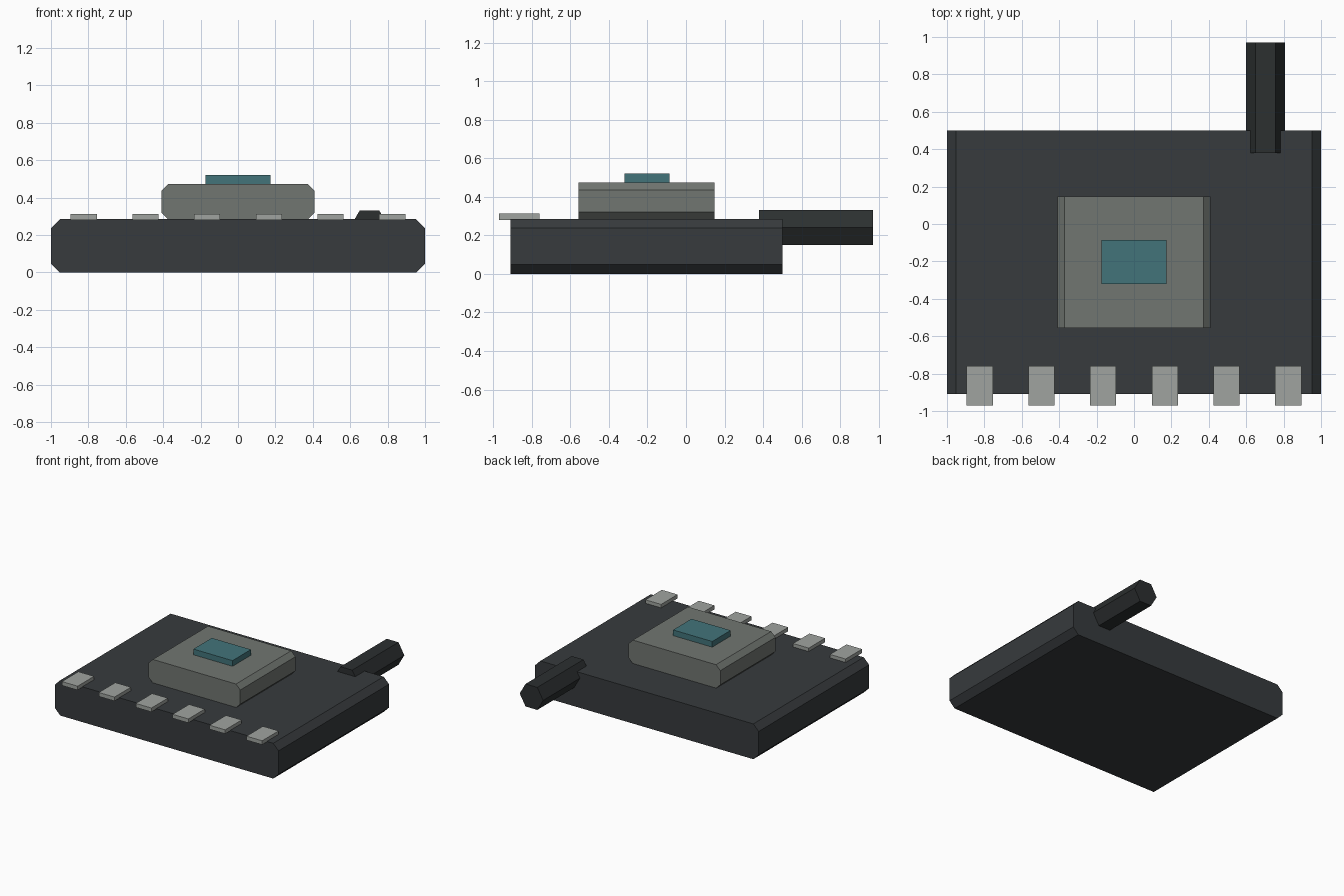
import bpy, bmesh
from math import cos, sin, pi

if "Cube" in bpy.data.objects:
    bpy.data.objects.remove(bpy.data.objects["Cube"])


def material(name, rgb):
    m = bpy.data.materials.new(name)
    m.diffuse_color = (*rgb, 1)
    m.use_nodes = True
    m.node_tree.nodes["Principled BSDF"].inputs["Base Color"].default_value = m.diffuse_color
    return m


CHARCOAL = material("charcoal", (0.038, 0.043, 0.047))
BLACK = material("black", (0.025, 0.029, 0.030))
GREY_GREEN = material("grey_green", (0.165, 0.180, 0.165))
TEAL = material("teal", (0.055, 0.175, 0.195))
SILVER = material("silver", (0.35, 0.37, 0.35))


def prism(name, profile, y0, y1, mat):
    """Extrude an (x, z) profile along y."""
    bm = bmesh.new()
    face = bm.faces.new([bm.verts.new((x, y0, z)) for x, z in profile])
    ext = bmesh.ops.extrude_face_region(bm, geom=[face])
    new_verts = [g for g in ext["geom"] if isinstance(g, bmesh.types.BMVert)]
    bmesh.ops.translate(bm, verts=new_verts, vec=(0, y1 - y0, 0))
    # the starting face stays as the front cap
    bmesh.ops.recalc_face_normals(bm, faces=bm.faces)
    me = bpy.data.meshes.new(name)
    bm.to_mesh(me)
    bm.free()
    me.materials.append(mat)
    ob = bpy.data.objects.new(name, me)
    bpy.context.collection.objects.link(ob)
    return ob


def chamfered(x0, x1, z0, z1, c):
    return [(x0 + c, z0), (x1 - c, z0), (x1, z0 + c), (x1, z1 - c),
            (x1 - c, z1), (x0 + c, z1), (x0, z1 - c), (x0, z0 + c)]


def rect(x0, x1, z0, z1):
    return [(x0, z0), (x1, z0), (x1, z1), (x0, z1)]


# Body slab and raised block, chamfered along their sides
prism("base_slab", chamfered(-1, 1, 0, 0.285, 0.048), -0.91, 0.50, CHARCOAL)
prism("raised_block", chamfered(-0.41, 0.41, 0.283, 0.474, 0.038), -0.557, 0.148, GREY_GREEN)

# Small teal plate on the block
prism("top_plate", rect(-0.175, 0.175, 0.465, 0.52), -0.32, -0.085, TEAL)

# Row of contacts along the front edge
for i in range(6):
    cx = -0.825 + 0.33 * i
    prism(f"contact_{i + 1}", rect(cx - 0.07, cx + 0.07, 0.281, 0.313), -0.97, -0.76, SILVER)

# Hexagonal cable stub leaving the back
hexagon = [(0.703 + 0.105 * cos(k * pi / 3), 0.24 + 0.105 * sin(k * pi / 3)) for k in range(6)]
prism("cable_stub", hexagon, 0.38, 0.97, BLACK)
